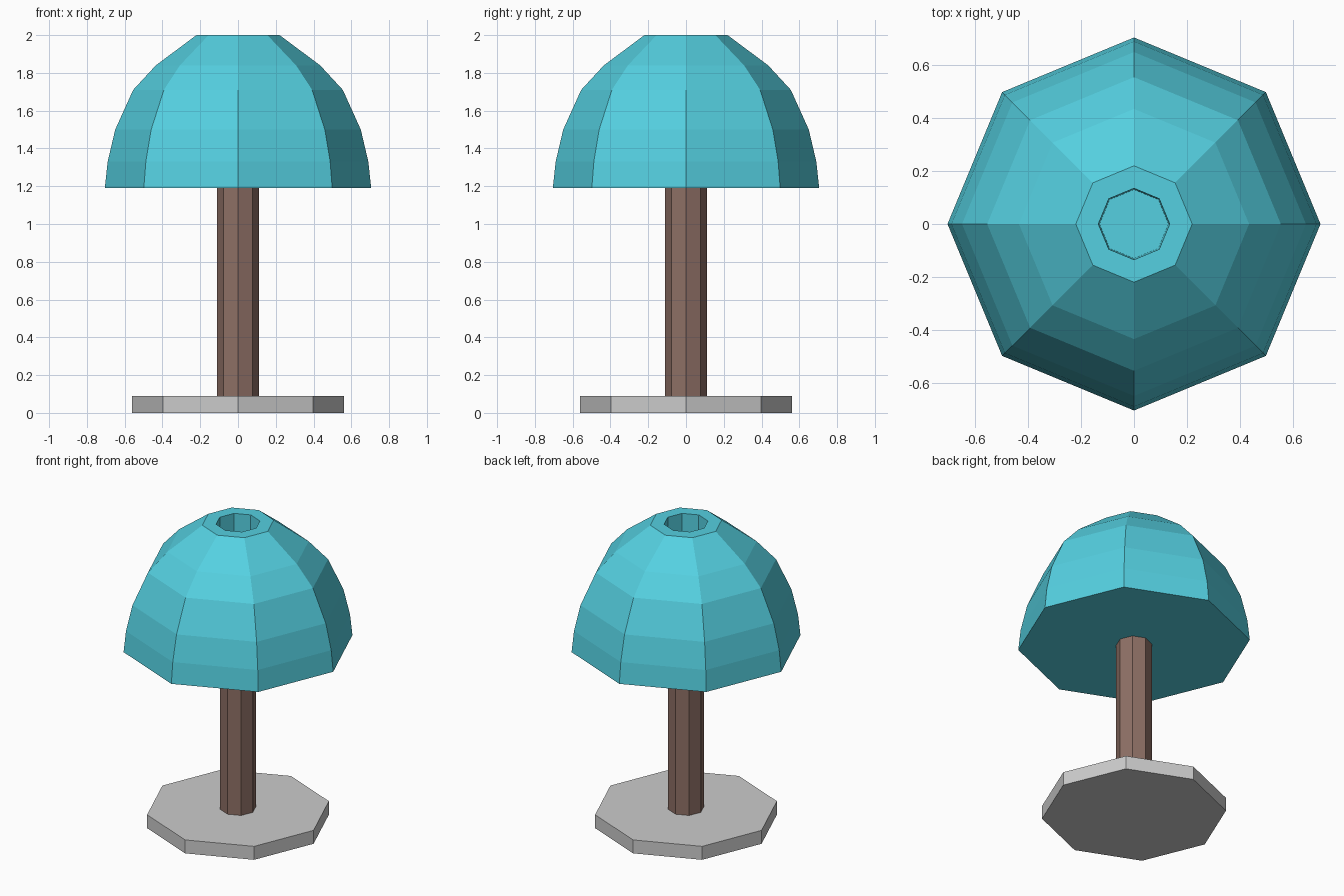
import bpy, bmesh
from math import cos, sin, tau

if "Cube" in bpy.data.objects:
    bpy.data.objects.remove(bpy.data.objects["Cube"])

SIDES = 8


def material(name, rgb):
    mat = bpy.data.materials.new(name)
    mat.diffuse_color = (*rgb, 1.0)
    mat.use_nodes = True
    mat.node_tree.nodes["Principled BSDF"].inputs["Base Color"].default_value = mat.diffuse_color
    return mat


def lathe(name, profile, mat=None):
    """Eight-sided turned solid from (radius, z) points, capped at both ends."""
    bm = bmesh.new()
    rings = [[bm.verts.new((r * cos(tau * i / SIDES), r * sin(tau * i / SIDES), z))
              for i in range(SIDES)] for r, z in profile]
    for a, b in zip(rings, rings[1:]):
        for i in range(SIDES):
            j = (i + 1) % SIDES
            bm.faces.new((a[i], a[j], b[j], b[i]))
    bm.faces.new(rings[0][::-1])
    bm.faces.new(rings[-1])
    bmesh.ops.recalc_face_normals(bm, faces=bm.faces[:])
    mesh = bpy.data.meshes.new(name)
    bm.to_mesh(mesh)
    bm.free()
    obj = bpy.data.objects.new(name, mesh)
    bpy.context.collection.objects.link(obj)
    if mat:
        mesh.materials.append(mat)
    return obj


brown = material("brown", (0.27, 0.16, 0.13))
teal = material("teal", (0.09, 0.63, 0.75))

# Flat octagonal foot
lathe("base", [(0.56, 0.0), (0.56, 0.09)])

# Straight post, set slightly into base and shade
lathe("post", [(0.11, 0.08), (0.11, 1.22)], brown)

# Domed shade with flat underside and a recessed opening in the top
lathe("shade", [(0.705, 1.19), (0.69, 1.33), (0.65, 1.50), (0.555, 1.71),
                (0.435, 1.84), (0.22, 2.0), (0.135, 2.0), (0.13, 1.75)], teal)
